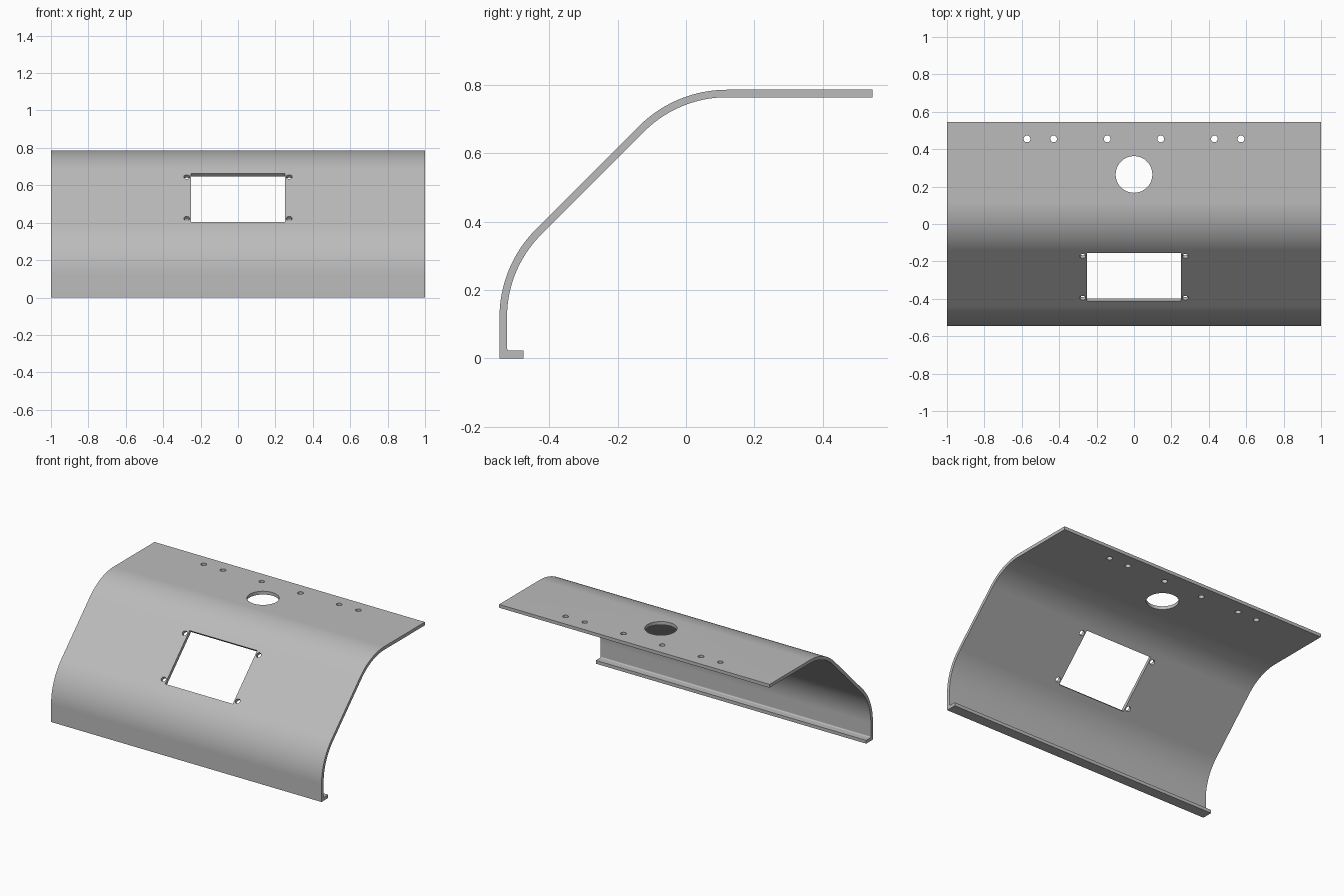
import bpy
from math import radians, tan
from mathutils import Matrix, Vector

default = bpy.data.objects.get("Cube")
if default:
    bpy.data.objects.remove(default, do_unlink=True)

THICK = 0.022
RADIUS = 0.365
FRONT, BACK, TOP = -0.546, 0.546, 0.786
SLOPE = 0.817            # sloped outer face: z = y + SLOPE
TANGENT = RADIUS * tan(radians(22.5))


def arc(center, radius, start, end, steps):
    """Points on a circle in the y-z plane, angles in degrees."""
    points = []
    for i in range(steps + 1):
        turn = Matrix.Rotation(radians(start + (end - start) * i / steps), 2)
        points.append(Vector(center) + turn @ Vector((radius, 0)))
    return points


# Side profile: outer skin, then inner skin, then the bottom lip
low = (FRONT + RADIUS, FRONT + SLOPE - TANGENT)
high = (TOP - SLOPE + TANGENT, TOP - RADIUS)
inner = RADIUS - THICK
fillet = 0.008
profile = [(FRONT, 0)]
profile += arc(low, RADIUS, 180, 135, 20) + arc(high, RADIUS, 135, 90, 20)
profile += [(BACK, TOP), (BACK, TOP - THICK)]
profile += arc(high, inner, 90, 135, 20) + arc(low, inner, 135, 180, 20)
profile += arc((FRONT + THICK + fillet, THICK + fillet), fillet, 180, 270, 6)
profile += [(-0.475, THICK), (-0.475, 0)]

# Bent sheet panel, extruded across the full width
n = len(profile)
verts = [(x, p[0], p[1]) for x in (-1, 1) for p in profile]
faces = [(i, (i + 1) % n, (i + 1) % n + n, i + n) for i in range(n)]
faces += [tuple(reversed(range(n))), tuple(range(n, 2 * n))]
mesh = bpy.data.meshes.new("bent_panel")
mesh.from_pydata(verts, [], faces)
panel = bpy.data.objects.new("bent_panel", mesh)
bpy.context.collection.objects.link(panel)

grey = bpy.data.materials.new("light_grey_metal")
grey.use_nodes = True
colour = (0.5, 0.5, 0.5, 1)
grey.diffuse_color = colour
grey.node_tree.nodes["Principled BSDF"].inputs["Base Color"].default_value = colour
mesh.materials.append(grey)

cutters = []


def add_cutter(name):
    cutter = bpy.context.object
    cutter.name = name
    cutter.hide_render = True
    cutters.append(cutter)


def drill(name, location, radius, tilt=0, sides=24):
    bpy.ops.mesh.primitive_cylinder_add(vertices=sides, radius=radius, depth=0.15,
                                        location=location, rotation=(tilt, 0, 0))
    add_cutter(name)


# Holes in the flat top
drill("large_round_hole", (0, 0.265, TOP), 0.098, sides=64)
for side in (-1, 1):
    for x in (0.143, 0.43, 0.572):
        drill("top_small_hole", (side * x, 0.455, TOP), 0.018)

# Window and its four screw holes in the sloped face
middle = Vector((0, -0.2835, SLOPE - 0.2835))
tilt = radians(45)
bpy.ops.mesh.primitive_cube_add(size=1, location=middle, rotation=(tilt, 0, 0))
bpy.context.object.scale = (0.5, 0.365, 0.15)
add_cutter("window_opening")
for side in (-1, 1):
    for step in (-0.1115, 0.1115):
        drill("window_screw_hole", middle + Vector((side * 0.274, step, step)), 0.016, tilt)

# Cut, then remove the cutters
bpy.ops.object.select_all(action='DESELECT')
panel.select_set(True)
bpy.context.view_layer.objects.active = panel
for cutter in cutters:
    cut = panel.modifiers.new(cutter.name, 'BOOLEAN')
    cut.operation = 'DIFFERENCE'
    cut.solver = 'EXACT'
    cut.object = cutter
    bpy.ops.object.modifier_apply(modifier=cut.name)
for cutter in cutters:
    bpy.data.objects.remove(cutter, do_unlink=True)

# Smooth bends with crisp edges
bpy.ops.object.shade_smooth_by_angle(angle=radians(30))
weighted = panel.modifiers.new("flat_face_normals", 'WEIGHTED_NORMAL')
weighted.keep_sharp = True
